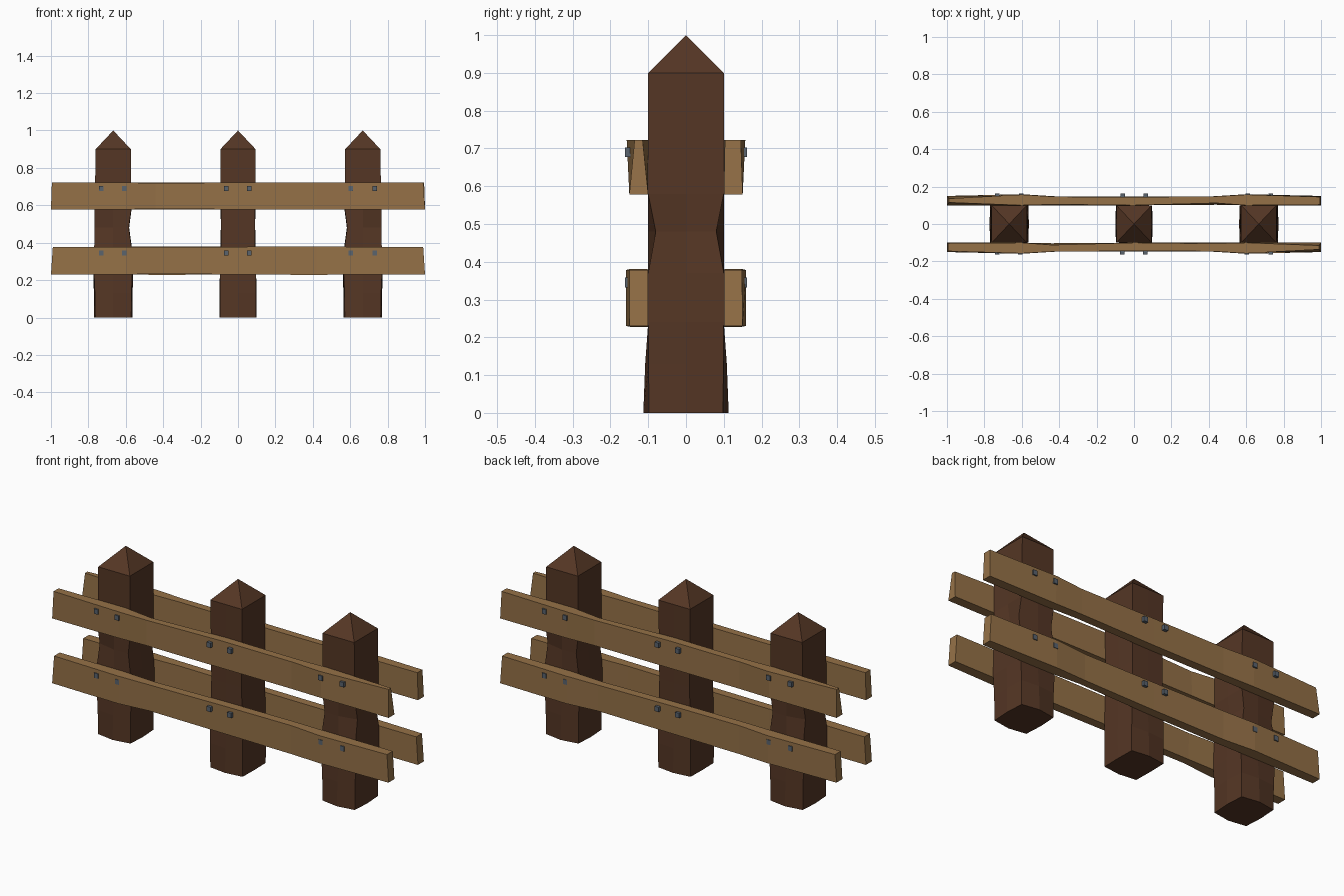
import bpy, bmesh
from math import pi
from mathutils import Matrix


def material(name, rgb):
    m = bpy.data.materials.new(name)
    m.diffuse_color = (*rgb, 1)
    return m


DARK = material("dark_wood", (0.09, 0.037, 0.018))
LIGHT = material("light_wood", (0.30, 0.165, 0.063))
IRON = material("iron", (0.10, 0.125, 0.155))


def finish(bm, name, mat, turn=False):
    if turn:
        bm.transform(Matrix.Rotation(pi, 4, 'Z'))
    bmesh.ops.recalc_face_normals(bm, faces=bm.faces)
    me = bpy.data.meshes.new(name)
    bm.to_mesh(me)
    bm.free()
    me.materials.append(mat)
    ob = bpy.data.objects.new(name, me)
    bpy.context.collection.objects.link(ob)


def loft(bm, rings):
    # skin between successive rings of equal size
    vs = [[bm.verts.new(p) for p in r] for r in rings]
    n = len(vs[0])
    for a, b in zip(vs, vs[1:]):
        for i in range(n):
            j = (i + 1) % n
            bm.faces.new((a[i], a[j], b[j], b[i]))
    bm.faces.new(vs[0])
    return vs


def post(name, x, rows, turn=False):
    # row: z, inner x, outer x, inner y, outer y, middle bulge in x and y
    rings = []
    for z, xi, xo, yi, yo, mx, my in rows:
        rings.append([(x - xi, -yi, z), (x, -my, z), (x + xo, -yo, z), (x + mx, 0, z),
                      (x + xo, yo, z), (x, my, z), (x - xi, yi, z), (x - mx, 0, z)])
    bm = bmesh.new()
    top = loft(bm, rings)[-1]
    tip = bm.verts.new((x, 0, 1.0))
    for i in range(8):
        bm.faces.new((top[i], top[(i + 1) % 8], tip))
    finish(bm, name, DARK, turn)


# Posts: the two outer ones have a chipped waist and a flared foot
side_rows = [
    (0.0, .096, .096, .098, .098, .102, .113),
    (.13, .097, .098, .099, .099, .104, .108),
    (.24, .102, .103, .100, .100, .105, .100),
    (.37, .098, .102, .100, .100, .100, .100),
    (.48, .083, .099, .098, .080, .085, .100),
    (.58, .096, .099, .100, .100, .098, .100),
    (.90, .094, .094, .100, .100, .094, .100)]
mid_rows = [
    (0.0, .096, .096, .098, .098, .098, .110),
    (.13, .097, .097, .099, .099, .099, .106),
    (.24, .095, .095, .100, .100, .097, .100),
    (.48, .090, .090, .098, .098, .092, .100),
    (.90, .094, .094, .100, .100, .094, .100)]
post("post_right", 0.667, side_rows)
post("post_left", 0.667, side_rows, True)
post("post_middle", 0.0, mid_rows)


def rail(name, rows, turn):
    # row: x bottom, x top, inner y bottom/top, outer y bottom/top, z low/high
    rings = [[(xb, -ib, lo), (xb, -ob, lo), (xt, -ot, hi), (xt, -it, hi)]
             for xb, xt, ib, it, ob, ot, lo, hi in rows]
    bm = bmesh.new()
    bm.faces.new(loft(bm, rings)[-1])
    finish(bm, name, LIGHT, turn)


upper = [
    (-1.0, -.995, .100, .103, .150, .145, .578, .723),
    (-.60, -.60, .100, .100, .150, .157, .578, .723),
    (-.44, -.44, .103, .112, .148, .148, .581, .717),
    (0.0, 0.0, .100, .100, .146, .144, .578, .723),
    (.42, .42, .100, .105, .146, .146, .578, .723),
    (.60, .60, .100, .100, .150, .157, .578, .723),
    (1.0, .99, .100, .115, .150, .136, .578, .723)]
lower = [
    (-1.0, -.99, .100, .100, .150, .148, .230, .378),
    (-.60, -.60, .100, .100, .159, .159, .230, .378),
    (-.42, -.42, .106, .104, .147, .148, .234, .374),
    (0.0, 0.0, .100, .100, .146, .146, .230, .378),
    (.42, .42, .100, .102, .148, .148, .228, .381),
    (.60, .60, .100, .100, .159, .159, .230, .378),
    (1.0, .99, .100, .100, .150, .149, .230, .378)]

# Rails and square nail heads on the front, turned half round for the back
for side, turn in (("front", False), ("back", True)):
    for level, rows, nz, ny in (("upper", upper, .69, .151), ("lower", lower, .345, .150)):
        rail(f"{side}_{level}_rail", rows, turn)
        bm = bmesh.new()
        for nx in (-.732, -.608, -.062, .060, .602, .730):
            bmesh.ops.create_cube(bm, size=1, matrix=Matrix.Translation((nx, -ny, nz))
                                  @ Matrix.Diagonal((.024, .022, .026, 1)))
        finish(bm, f"{side}_{level}_nails", IRON, turn)
